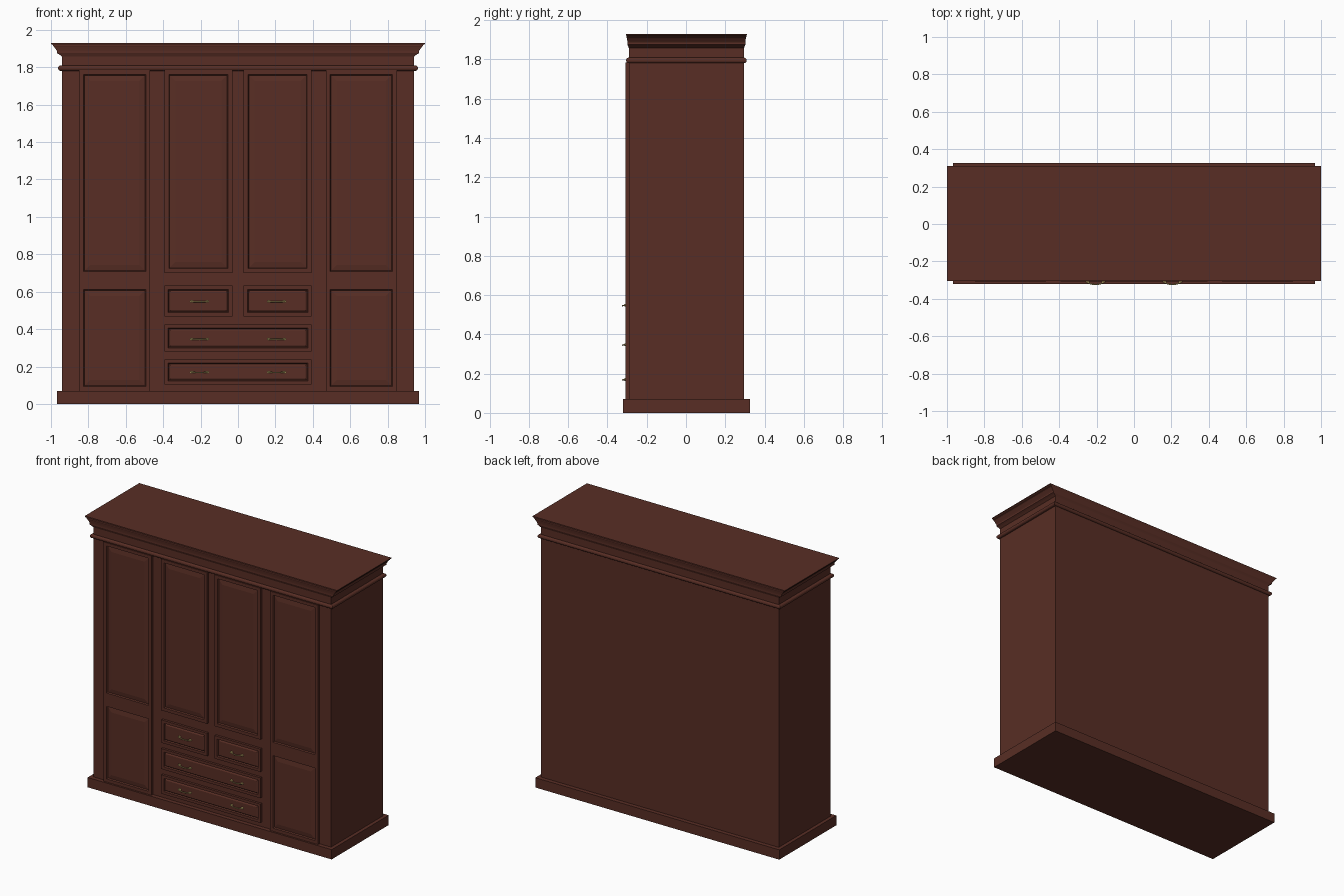
import bpy, bmesh, math

if "Cube" in bpy.data.objects:
    bpy.data.objects.remove(bpy.data.objects["Cube"])


def material(name, rgb):
    m = bpy.data.materials.new(name)
    m.diffuse_color = (*rgb, 1)
    m.use_nodes = True
    m.node_tree.nodes["Principled BSDF"].inputs["Base Color"].default_value = m.diffuse_color
    return m


WOOD = material("dark mahogany", (0.098, 0.027, 0.018))
BRASS = material("brass", (0.55, 0.42, 0.15))
CY = 0.002      # slight shift of the cabinet so handles are included in the centring
FRONT = -0.308  # front plane of doors and drawers


def finish(bm, name, mat):
    bmesh.ops.recalc_face_normals(bm, faces=bm.faces)
    me = bpy.data.meshes.new(name)
    bm.to_mesh(me)
    bm.free()
    ob = bpy.data.objects.new(name, me)
    bpy.context.collection.objects.link(ob)
    me.materials.append(mat)
    return ob


def loft(name, rings, mat=WOOD):
    """Stack of rectangles (half width, half depth, height), capped."""
    bm = bmesh.new()
    loops = [[bm.verts.new((sx * hx, CY + sy * hy, z))
              for sx, sy in ((-1, -1), (1, -1), (1, 1), (-1, 1))]
             for hx, hy, z in rings]
    for a, b in zip(loops, loops[1:]):
        for i in range(4):
            j = (i + 1) % 4
            bm.faces.new((a[i], a[j], b[j], b[i]))
    bm.faces.new(loops[0])
    bm.faces.new(loops[-1])
    return finish(bm, name, mat)


def panelled_front(name, x0, x1, z0, z1, frame, field, cuts=()):
    """Raised slab with a recessed, bevelled panel in each tall section."""
    bm = bmesh.new()
    bmesh.ops.create_cube(bm, size=1)
    for v in bm.verts:
        v.co = (x1 if v.co.x > 0 else x0,
                FRONT if v.co.y < 0 else -0.28,
                z1 if v.co.z > 0 else z0)
    for z in cuts:
        bmesh.ops.bisect_plane(bm, geom=bm.verts[:] + bm.edges[:] + bm.faces[:],
                               plane_co=(0, 0, z), plane_no=(0, 0, 1))
    bm.normal_update()
    faces = [f for f in bm.faces if f.normal.y < -0.9
             and max(v.co.z for v in f.verts) - min(v.co.z for v in f.verts) > 0.1]
    for width, depth in ((frame, 0), (0.005, -0.009), (field, 0.005)):
        bmesh.ops.inset_individual(bm, faces=faces, thickness=width, depth=depth,
                                   use_even_offset=True)
    return finish(bm, name, WOOD)


# Carcass, plinth, frieze bead and crown moulding
loft("carcass", [(0.942, 0.293, 0.03), (0.942, 0.293, 1.88)])
loft("plinth", [(0.967, 0.323, 0), (0.967, 0.323, 0.07)])
bead = [(0.94, 0.29, 1.781)]
for i in range(9):
    a = math.pi * (i / 8 - 0.5)
    bead.append((0.95 + 0.012 * math.cos(a), 0.295 + 0.012 * math.cos(a),
                 1.795 + 0.014 * math.sin(a)))
bead.append((0.94, 0.29, 1.809))
loft("frieze_bead", bead)
loft("crown", [(0.942, 0.293, 1.858), (0.955, 0.297, 1.868), (0.967, 0.300, 1.875),
               (0.967, 0.300, 1.886), (0.973, 0.301, 1.895), (0.983, 0.303, 1.908),
               (0.989, 0.305, 1.914), (0.989, 0.305, 1.918), (1.0, 0.308, 1.925),
               (1.0, 0.308, 1.93)])

# Doors: tall outer pair with two panels, shorter inner pair with one
for s, side in ((-1, "left"), (1, "right")):
    x0, x1 = sorted((s * 0.849, s * 0.47))
    panelled_front(side + "_outer_door", x0, x1, 0.07, 1.785, 0.023, 0.03, (0.635, 0.685))
    x0, x1 = sorted((s * 0.393, s * 0.03))
    panelled_front(side + "_inner_door", x0, x1, 0.70, 1.785, 0.023, 0.03)
    panelled_front(side + "_small_drawer", x0, x1, 0.468, 0.632, 0.02, 0.008)
panelled_front("middle_drawer", -0.393, 0.393, 0.28, 0.426, 0.02, 0.008)
panelled_front("bottom_drawer", -0.393, 0.393, 0.103, 0.238, 0.02, 0.008)


def handle(name, x, z):
    """Arched brass pull with two mounting plates."""
    cu = bpy.data.curves.new(name, "CURVE")
    cu.dimensions = "3D"
    cu.bevel_depth = 0.0035
    cu.bevel_resolution = 2
    cu.use_fill_caps = True
    sp = cu.splines.new("POLY")
    n = 12
    sp.points.add(n)
    for i, p in enumerate(sp.points):
        t = i / n
        arch = math.sin(math.pi * t)
        p.co = (x - 0.048 + 0.096 * t, -0.306 - 0.0175 * arch ** 0.6,
                z - 0.002 * arch, 1)
    ob = bpy.data.objects.new(name, cu)
    bpy.context.collection.objects.link(ob)
    cu.materials.append(BRASS)
    for s in (-1, 1):
        bpy.ops.mesh.primitive_cylinder_add(vertices=12, radius=0.007, depth=0.014,
                                            location=(x + s * 0.042, -0.306, z),
                                            rotation=(math.pi / 2, 0, 0))
        plate = bpy.context.object
        plate.name = name + "_plate"
        plate.scale.x = 1.5
        plate.data.materials.append(BRASS)


for z in (0.548, 0.347, 0.170):
    for x in (-0.206, 0.206):
        handle("drawer_handle", x, z)
